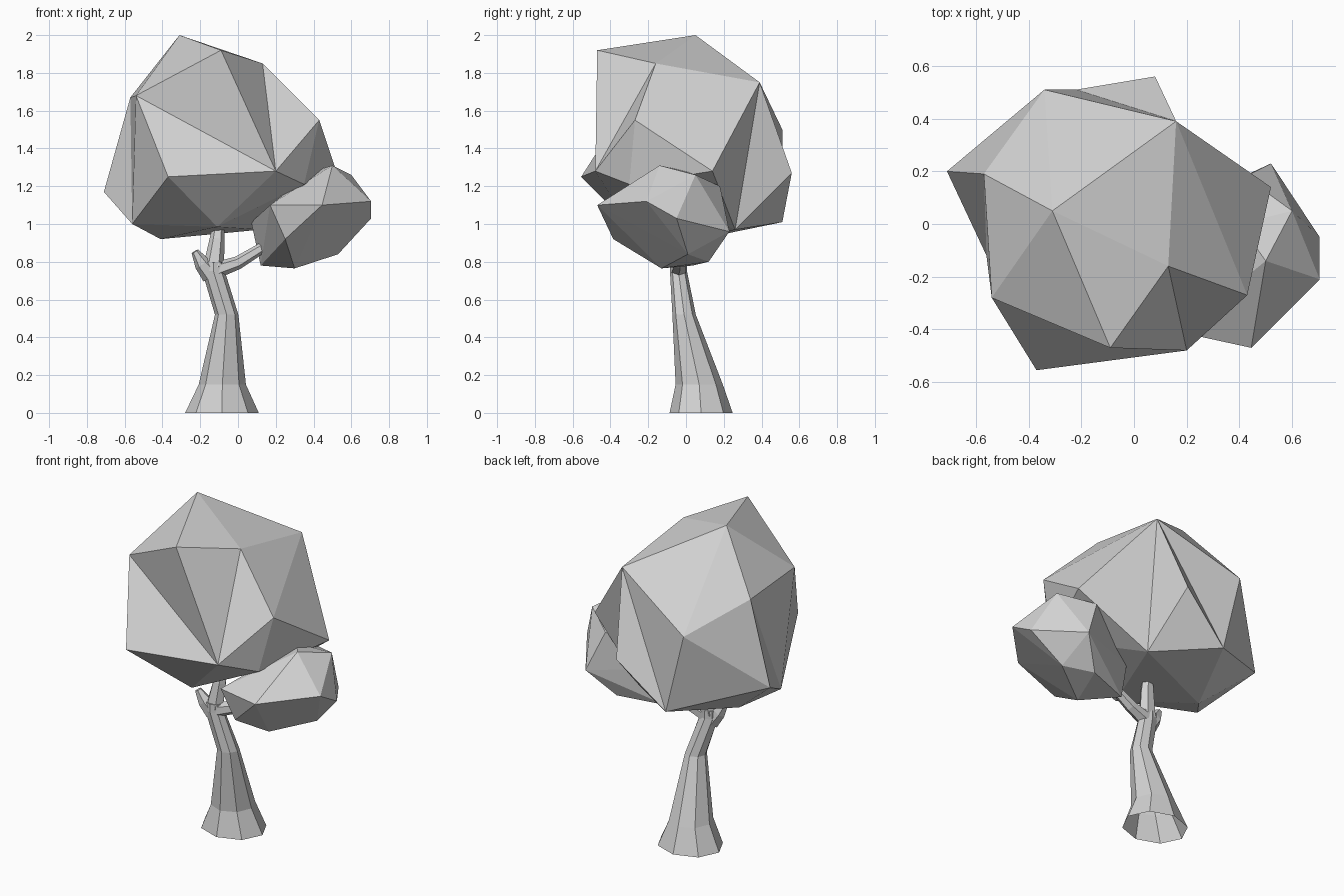
import bpy
import bmesh
from math import cos, sin, tau
from mathutils import Vector

cube = bpy.data.objects.get("Cube")
if cube:
    bpy.data.objects.remove(cube, do_unlink=True)

grey = bpy.data.materials.new("pale_grey")
grey.use_nodes = True
colour = (0.65, 0.65, 0.65, 1)
grey.diffuse_color = colour
for node in grey.node_tree.nodes:
    if node.type == "BSDF_PRINCIPLED":
        node.inputs["Base Color"].default_value = colour


def finish(bm, name):
    """Turn a bmesh into a flat-shaded object."""
    bmesh.ops.recalc_face_normals(bm, faces=bm.faces)
    mesh = bpy.data.meshes.new(name)
    bm.to_mesh(mesh)
    bm.free()
    mesh.materials.append(grey)
    obj = bpy.data.objects.new(name, mesh)
    bpy.context.scene.collection.objects.link(obj)
    return obj


def foliage(name, corners, creases=()):
    """Faceted hull around the corners; each crease turns one edge inward."""
    bm = bmesh.new()
    verts = {key: bm.verts.new(co) for key, co in corners.items()}
    bmesh.ops.convex_hull(bm, input=list(bm.verts))
    for a, b in creases:
        edge = bm.edges.get((verts[a], verts[b]))
        if edge and len(edge.link_faces) == 2:
            bmesh.utils.edge_rotate(edge, True)
    loose = [v for v in bm.verts if not v.link_faces]
    bmesh.ops.delete(bm, geom=loose, context="VERTS")
    return finish(bm, name)


def limb(name, rings, sides, level=False):
    """Loft through rings of (centre, radius x, radius y), open at the start."""
    bm = bmesh.new()
    loops = []
    for i, (centre, rx, ry) in enumerate(rings):
        before = Vector(rings[max(i - 1, 0)][0])
        after = Vector(rings[min(i + 1, len(rings) - 1)][0])
        axis = Vector((0, 0, 1)) if level else (after - before).normalized()
        turn = Vector((0, 0, 1)).rotation_difference(axis)
        loop = []
        for k in range(sides):
            t = tau * k / sides
            offset = turn @ Vector((rx * cos(t), ry * sin(t), 0))
            loop.append(bm.verts.new(Vector(centre) + offset))
        loops.append(loop)
    for low, high in zip(loops, loops[1:]):
        for k in range(sides):
            n = (k + 1) % sides
            bm.faces.new((low[k], low[n], high[n], high[k]))
    bm.faces.new(loops[-1])
    return finish(bm, name)


# Main crown
foliage("large_crown", {
    "peak": (-0.31, 0.05, 2.0),
    "top_front": (-0.09, -0.47, 1.92),
    "top_side": (0.13, -0.16, 1.85),
    "top_back": (0.16, 0.39, 1.75),
    "shoulder_front": (-0.54, -0.28, 1.68),
    "shoulder_back": (-0.57, 0.19, 1.67),
    "shoulder_side": (0.43, -0.27, 1.55),
    "rear_high": (-0.34, 0.51, 1.5),
    "front_inner": (0.2, -0.48, 1.28),
    "front_outer": (-0.37, -0.555, 1.25),
    "side": (0.52, 0.14, 1.28),
    "side_low": (0.35, -0.3, 1.21),
    "rear": (0.08, 0.56, 1.27),
    "far_side": (-0.71, 0.2, 1.17),
    "low_rear": (-0.22, 0.51, 1.01),
    "low_side": (-0.56, -0.12, 1.0),
    "low_front": (-0.11, -0.29, 0.985),
    "low_inner": (0.12, 0.26, 0.97),
    "bottom": (-0.41, 0.07, 0.92),
}, [
    ("top_front", "front_outer"),
    ("top_front", "shoulder_side"),
    ("rear", "rear_high"),
    ("rear", "side"),
    ("shoulder_front", "far_side"),
])

# Side crown
foliage("small_crown", {
    "peak": (0.5, -0.14, 1.31),
    "top_inner": (0.4, 0.0, 1.28),
    "top_back": (0.6, 0.05, 1.26),
    "rear_high": (0.42, 0.18, 1.2),
    "side_front": (0.705, -0.21, 1.12),
    "side_back": (0.705, -0.05, 1.03),
    "front": (0.445, -0.47, 1.1),
    "front_inner": (0.17, -0.41, 1.1),
    "inner": (0.07, 0.02, 1.01),
    "rear": (0.52, 0.23, 0.96),
    "low_front": (0.25, -0.385, 0.92),
    "low_side": (0.53, 0.01, 0.84),
    "low_rear": (0.385, 0.12, 0.8),
    "low_inner": (0.12, 0.035, 0.78),
    "bottom": (0.3, -0.13, 0.765),
})

# Trunk with flared foot
limb("trunk", [
    ((-0.085, 0.08, 0), 0.195, 0.167),
    ((-0.083, 0.07, 0.15), 0.125, 0.125),
    ((-0.06, -0.01, 0.52), 0.062, 0.062),
    ((-0.13, -0.04, 0.75), 0.06, 0.045),
    ((-0.13, -0.04, 0.8), 0.055, 0.045),
], 8, level=True)

# Branches
limb("upright_branch", [
    ((-0.13, -0.04, 0.77), 0.055, 0.045),
    ((-0.11, -0.02, 0.92), 0.04, 0.04),
    ((-0.1, 0.0, 1.03), 0.027, 0.027),
], 6)
limb("side_branch", [
    ((-0.13, -0.04, 0.75), 0.045, 0.045),
    ((0.0, -0.03, 0.795), 0.035, 0.035),
    ((0.13, -0.03, 0.875), 0.028, 0.028),
    ((0.2, -0.03, 0.93), 0.02, 0.02),
], 6)
limb("stub_branch", [
    ((-0.14, -0.04, 0.73), 0.055, 0.04),
    ((-0.19, -0.05, 0.79), 0.042, 0.038),
    ((-0.228, -0.06, 0.855), 0.02, 0.02),
], 6)
